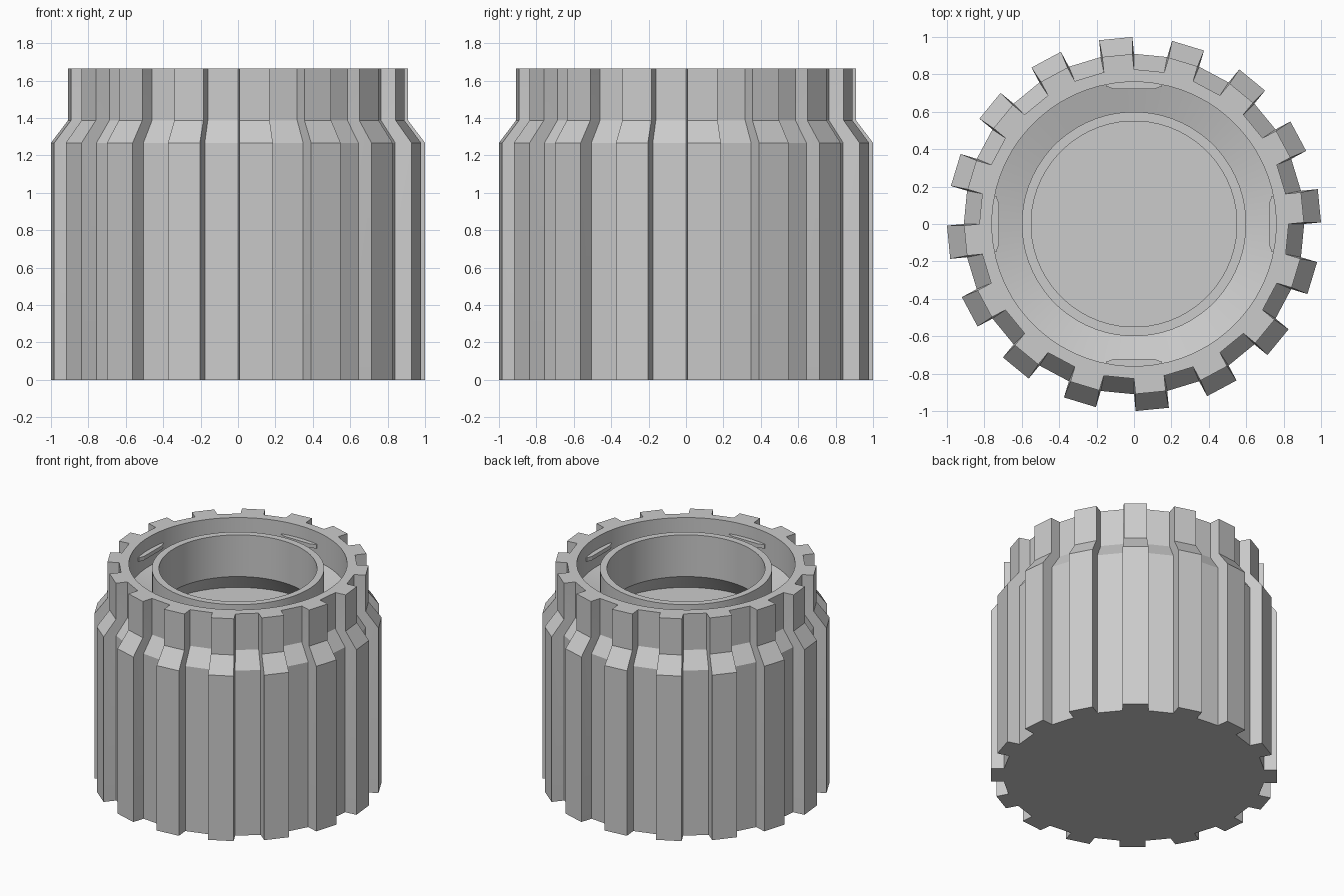
import bpy, bmesh, math

if "Cube" in bpy.data.objects:
    bpy.data.objects.remove(bpy.data.objects["Cube"])

mat = bpy.data.materials.new("plain_grey")
mat.diffuse_color = (0.6, 0.6, 0.6, 1)
mat.use_nodes = True
mat.node_tree.nodes["Principled BSDF"].inputs["Base Color"].default_value = mat.diffuse_color

TEETH = 16
STEP = 2 * math.pi / TEETH
ROOT_R, TIP = 0.91, 0.996      # root corner radius, tip distance along tooth axis


def make_object(name, bm):
    bmesh.ops.recalc_face_normals(bm, faces=bm.faces)
    mesh = bpy.data.meshes.new(name)
    bm.to_mesh(mesh)
    bm.free()
    mesh.materials.append(mat)
    ob = bpy.data.objects.new(name, mesh)
    bpy.context.collection.objects.link(ob)
    return ob


def toothed_outline(scale):
    """Parallel-sided teeth pushed out from every other side of a 32-gon."""
    pts = []
    half = ROOT_R * math.sin(STEP / 4)
    root = ROOT_R * math.cos(STEP / 4)
    for i in range(TEETH):
        a = i * STEP + STEP / 4
        for d, s in ((root, -half), (TIP, -half), (TIP, half), (root, half)):
            pts.append((scale * (d * math.cos(a) - s * math.sin(a)),
                        scale * (d * math.sin(a) + s * math.cos(a))))
    return pts


def circle(r):
    n = TEETH * 4
    return [(r * math.cos((k - 0.5) * 2 * math.pi / n),
             r * math.sin((k - 0.5) * 2 * math.pi / n)) for k in range(n)]


# Housing: toothed outside, then socket, sloped trough, collar and inner well
bm = bmesh.new()
levels = [(toothed_outline(s), z) for s, z in
          ((1, 0), (1, 1.267), (0.909, 1.387), (0.909, 1.665))]
levels += [(circle(r), z) for r, z in
           ((0.76, 1.665), (0.76, 1.44), (0.6, 1.39), (0.6, 1.63),
            (0.55, 1.63), (0.55, 1.31), (0.65, 1.18))]
rings = [[bm.verts.new((x, y, z)) for x, y in pts] for pts, z in levels]
for a, b in zip(rings, rings[1:]):
    n = len(a)
    for k in range(n):
        m = (k + 1) % n
        bm.faces.new((a[k], a[m], b[m], b[k]))
bm.faces.new(rings[0])
bm.faces.new(rings[-1])
housing = make_object("toothed_housing", bm)
bpy.context.view_layer.objects.active = housing
housing.select_set(True)
bpy.ops.object.shade_smooth_by_angle(angle=math.radians(20))

# Four small locking tabs on the socket wall
for i in range(4):
    bm = bmesh.new()
    prof = [(-0.15, 0.765), (-0.15, 0.737), (-0.11, 0.722),
            (0.11, 0.722), (0.15, 0.737), (0.15, 0.765)]
    c, s = math.cos(i * math.pi / 2), math.sin(i * math.pi / 2)
    lo, hi = [[bm.verts.new((x * c - y * s, x * s + y * c, z)) for x, y in prof]
              for z in (1.54, 1.57)]
    bm.faces.new(lo)
    bm.faces.new(hi)
    for k in range(6):
        m = (k + 1) % 6
        bm.faces.new((lo[k], lo[m], hi[m], hi[k]))
    make_object("locking_tab_%d" % (i + 1), bm)
